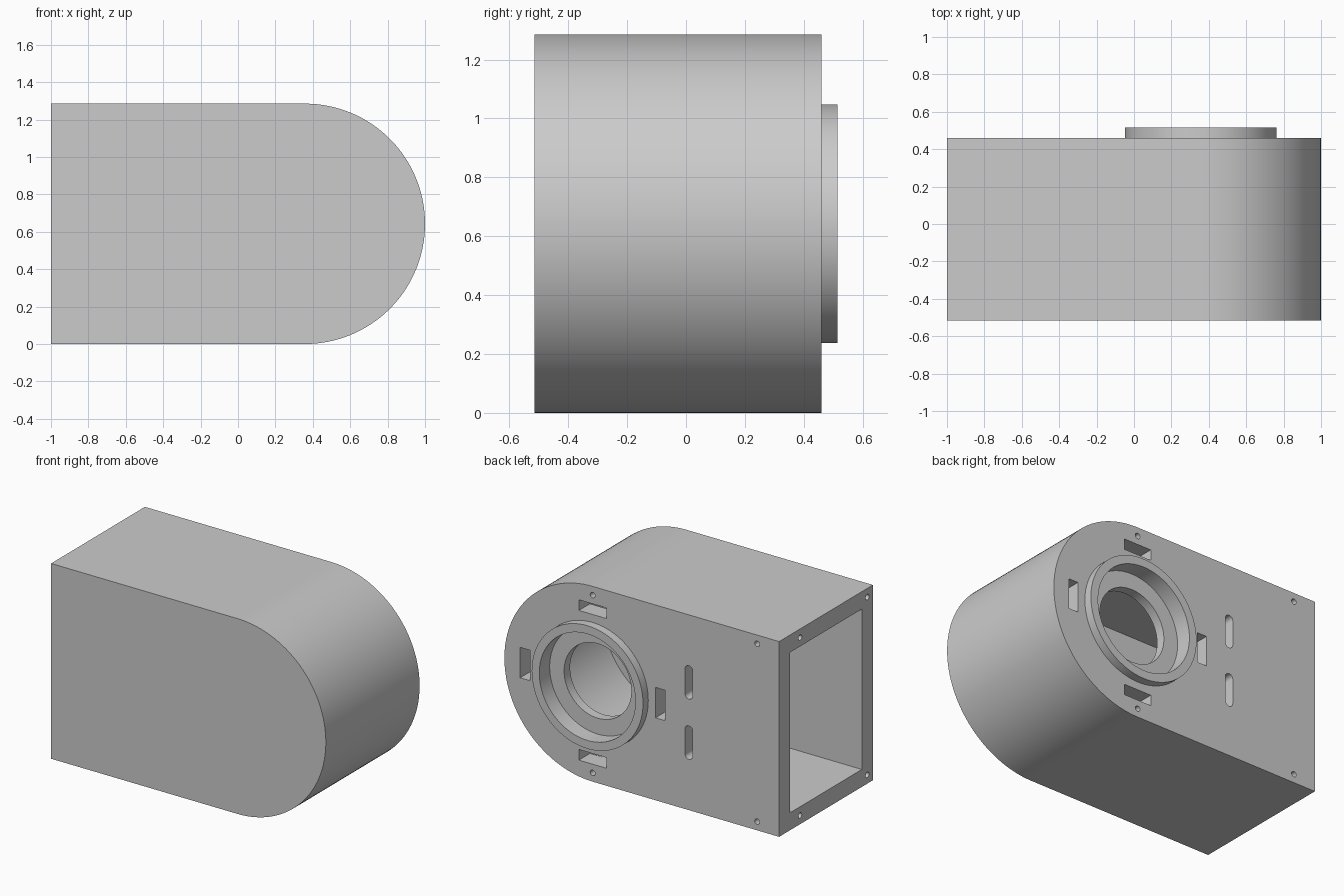
import bpy, bmesh
from math import pi, cos, sin, radians

if "Cube" in bpy.data.objects:
    bpy.data.objects.remove(bpy.data.objects["Cube"])

grey = bpy.data.materials.new("plain grey")
grey.use_nodes = True
grey.diffuse_color = (0.6, 0.6, 0.6, 1)
grey.node_tree.nodes["Principled BSDF"].inputs["Base Color"].default_value = (0.6, 0.6, 0.6, 1)

# Main dimensions
R = 0.6425               # radius of the rounded end
CX, CZ = 1 - R, R        # centre of the rounded end
WALL = 0.115
FRONT, BACK, RIM = -0.515, 0.46, 0.515
SEAM = BACK - WALL       # joint between housing and back plate
SCREW = WALL / 2         # screw distance from an edge


def arc(cx, cz, r, start, end, n):
    angles = [start + (end - start) * i / n for i in range(n + 1)]
    return [(cx + r * cos(a), cz + r * sin(a)) for a in angles]


def circle(cx, cz, r, n=96):
    return arc(cx, cz, r, 0, 2 * pi, n)[:-1]


def d_shape(r, left):
    return [(left, CZ - r)] + arc(CX, CZ, r, -pi / 2, pi / 2, 64) + [(left, CZ + r)]


def rectangle(cx, cz, w, h):
    return [(cx + sx * w / 2, cz + sz * h / 2)
            for sx, sz in ((-1, -1), (1, -1), (1, 1), (-1, 1))]


def capsule(cx, cz, r, length):
    d = length / 2 - r
    return arc(cx, cz + d, r, 0, pi, 16) + arc(cx, cz - d, r, pi, 2 * pi, 16)


def prism(name, outline, t0, t1, along_x=False):
    """Extrude an outline along y (outline in x, z) or along x (outline in y, z)."""
    bm = bmesh.new()
    rings = []
    for t in (t0, t1):
        rings.append([bm.verts.new((t, a, b) if along_x else (a, t, b)) for a, b in outline])
    low, high = rings
    bm.faces.new(low)
    bm.faces.new(high[::-1])
    for i in range(len(low)):
        j = (i + 1) % len(low)
        bm.faces.new((low[i], high[i], high[j], low[j]))
    bmesh.ops.recalc_face_normals(bm, faces=bm.faces)
    mesh = bpy.data.meshes.new(name)
    bm.to_mesh(mesh)
    bm.free()
    mesh.materials.append(grey)
    obj = bpy.data.objects.new(name, mesh)
    bpy.context.collection.objects.link(obj)
    return obj


def activate(obj):
    bpy.ops.object.select_all(action='DESELECT')
    obj.select_set(True)
    bpy.context.view_layer.objects.active = obj


def cut(target, outline, t0, t1, along_x=False):
    cutter = prism("cutter", outline, t0, t1, along_x)
    cutter.hide_render = True
    mod = target.modifiers.new("cut", 'BOOLEAN')
    mod.operation = 'DIFFERENCE'
    mod.solver = 'EXACT'
    mod.object = cutter
    activate(target)
    bpy.ops.object.modifier_apply(modifier=mod.name)
    bpy.data.objects.remove(cutter)


# Housing: hollow, open at the flat end
housing = prism("housing", d_shape(R, -1), FRONT, SEAM)
cut(housing, d_shape(R - WALL, -1.2), FRONT + WALL, SEAM + 0.2)
for z in (SCREW, 2 * R - SCREW):
    for y in (FRONT + SCREW, 0.242):
        cut(housing, circle(y, z, 0.018, 20), -1.1, -0.88, along_x=True)

# Back plate with bearing seat, bore, slots and screw holes
plate = prism("back_plate", d_shape(R, -1), SEAM, BACK)
cut(plate, circle(CX, CZ, 0.35), 0.407, BACK + 0.1)
cut(plate, circle(CX, CZ, 0.245), SEAM - 0.1, BACK + 0.1)
for side in (-1, 1):
    cut(plate, rectangle(CX + side * 0.4925, CZ, 0.07, 0.2), SEAM - 0.1, BACK + 0.1)
    cut(plate, rectangle(CX, CZ + side * 0.4925, 0.2, 0.07), SEAM - 0.1, BACK + 0.1)
    cut(plate, capsule(-0.343, CZ + side * 0.198, 0.028, 0.22), SEAM - 0.1, BACK + 0.1)
    for x in (-0.84, CX):
        cut(plate, circle(x, CZ + side * (R - SCREW), 0.018, 20), SEAM - 0.1, BACK + 0.1)

# Raised collar around the bearing seat
collar = prism("bearing_collar", circle(CX, CZ, 0.405), BACK, RIM)
cut(collar, circle(CX, CZ, 0.35), BACK - 0.1, RIM + 0.1)

for part in (housing, plate, collar):
    activate(part)
    bpy.ops.object.shade_smooth_by_angle(angle=radians(30))
